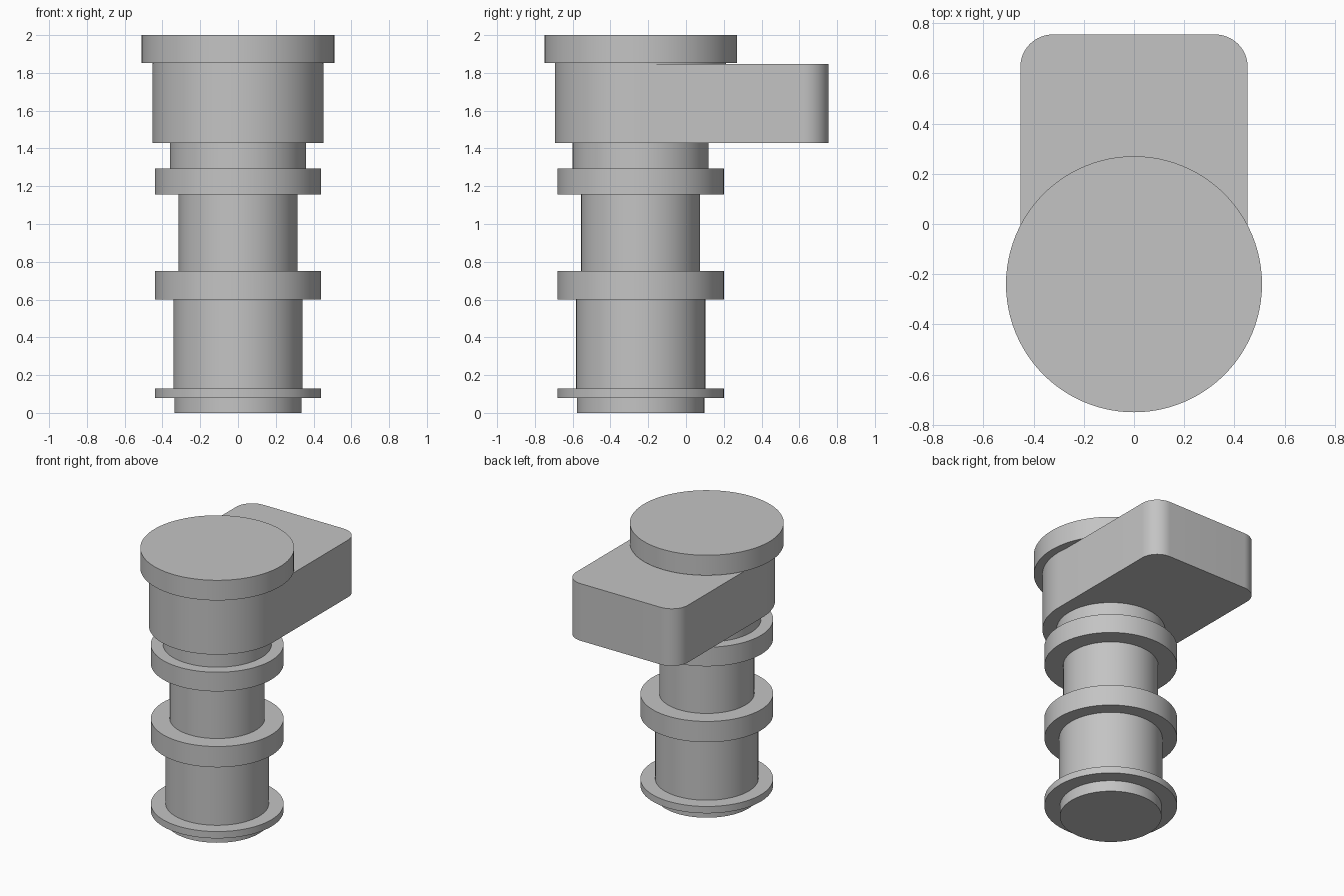
import bpy
import bmesh
from math import sin, cos, pi, radians

cube = bpy.data.objects.get("Cube")
if cube:
    bpy.data.objects.remove(cube, do_unlink=True)

AXIS_Y = -0.24
grey = bpy.data.materials.new("plain grey")
grey.use_nodes = True
colour = (0.55, 0.55, 0.55, 1)
grey.diffuse_color = colour
grey.node_tree.nodes["Principled BSDF"].inputs["Base Color"].default_value = colour


def prism(name, outline, z0, z1):
    """Extrude a closed xy outline from z0 up to z1."""
    bm = bmesh.new()
    base = bm.faces.new([bm.verts.new((x, y, z0)) for x, y in outline])
    top = bmesh.ops.extrude_face_region(bm, geom=[base], use_keep_orig=True)
    for item in top["geom"]:
        if isinstance(item, bmesh.types.BMVert):
            item.co.z = z1
    bmesh.ops.recalc_face_normals(bm, faces=bm.faces)
    mesh = bpy.data.meshes.new(name)
    bm.to_mesh(mesh)
    bm.free()
    mesh.materials.append(grey)
    obj = bpy.data.objects.new(name, mesh)
    bpy.context.collection.objects.link(obj)
    bpy.ops.object.select_all(action="DESELECT")
    obj.select_set(True)
    bpy.context.view_layer.objects.active = obj
    bpy.ops.object.shade_smooth_by_angle(angle=radians(30))
    return obj


def arc(cx, cy, r, start, end, steps):
    angles = [radians(start + (end - start) * i / steps) for i in range(steps + 1)]
    return [(cx + r * cos(a), cy + r * sin(a)) for a in angles]


# Stacked round sections of the column: name, radius, bottom, top
sections = [
    ("bottom_plug", 0.337, 0.0, 0.08),
    ("bottom_flange", 0.44, 0.08, 0.13),
    ("lower_barrel", 0.342, 0.13, 0.60),
    ("middle_collar", 0.44, 0.60, 0.752),
    ("upper_barrel", 0.315, 0.752, 1.155),
    ("upper_collar", 0.44, 1.155, 1.295),
    ("neck", 0.36, 1.295, 1.43),
    ("top_cap", 0.51, 1.853, 2.0),
]
for name, r, z0, z1 in sections:
    prism(name, arc(0, AXIS_Y, r, 0, 360, 96)[:-1], z0, z1)

# Head block: round at the front, filleted corners at the back
half, back, fillet = 0.453, 0.755, 0.13
outline = arc(0, AXIS_Y, half, 180, 360, 64)
outline += arc(half - fillet, back - fillet, fillet, 0, 90, 16)
outline += arc(fillet - half, back - fillet, fillet, 90, 180, 16)
prism("head_block", outline, 1.43, 1.848)

# Thin round seat closing the head under the cap
prism("cap_seat", arc(0, AXIS_Y, half, 0, 360, 96)[:-1], 1.848, 1.853)
